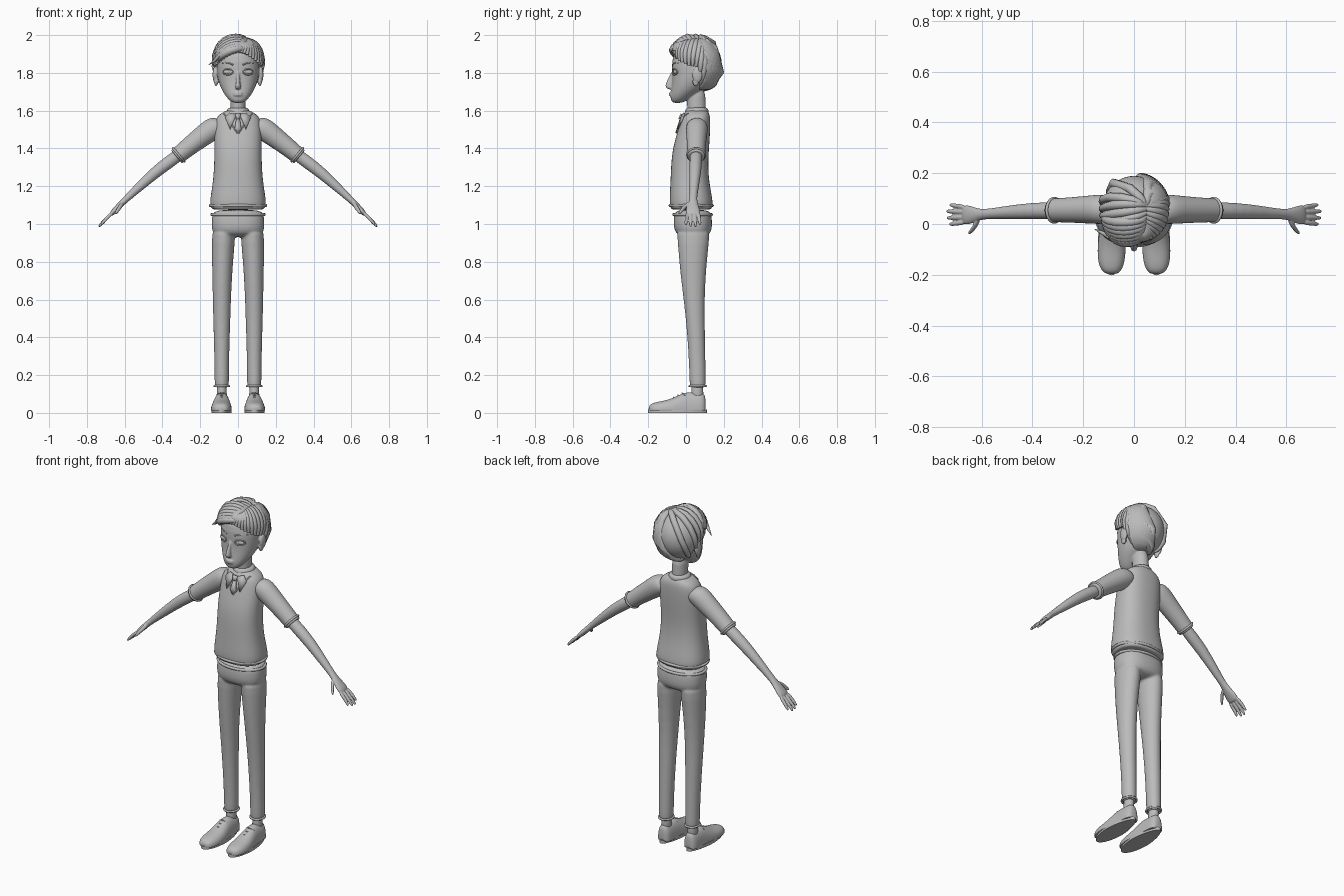
import bpy, bmesh, math
from mathutils import Vector

cube = bpy.data.objects.get("Cube")
if cube:
    bpy.data.objects.remove(cube, do_unlink=True)

GREY = (0.5, 0.5, 0.5, 1)
clay = bpy.data.materials.new("plain grey")
clay.use_nodes = True
clay.diffuse_color = GREY
clay.node_tree.nodes["Principled BSDF"].inputs["Base Color"].default_value = GREY

X, Y, Z = Vector((1, 0, 0)), Vector((0, 1, 0)), Vector((0, 0, 1))
SIDES = ((1, "left"), (-1, "right"))


def loft(bm, sections, u=X, v=Y, n=20, power=2.0, floor=-1):
    """Closed skin through oval sections (x, y, z, radius u, radius v)."""
    rings = []
    for x, y, z, ru, rv in sections:
        ring = []
        for i in range(n):
            a = math.tau * i / n
            c, s = math.cos(a), math.sin(a)
            p = Vector((x, y, z))
            p += u * ru * math.copysign(abs(c) ** (2 / power), c)
            p += v * rv * math.copysign(abs(s) ** (2 / power), s)
            p.z = max(p.z, floor)
            ring.append(bm.verts.new(p))
        rings.append(ring)
    for a, b in zip(rings, rings[1:]):
        for i in range(n):
            j = (i + 1) % n
            bm.faces.new((a[i], a[j], b[j], b[i]))
    bm.faces.new(rings[0])
    bm.faces.new(rings[-1])


def ball(bm, centre, radii, seg=20):
    made = bmesh.ops.create_uvsphere(bm, u_segments=seg, v_segments=seg // 2, radius=1)["verts"]
    for p in made:
        p.co = Vector(c + r * k for c, r, k in zip(centre, radii, p.co))
    return made


def finish(bm, name, subdiv=2, voxel=0, relax=4):
    bmesh.ops.recalc_face_normals(bm, faces=bm.faces)
    for f in bm.faces:
        f.smooth = True
    mesh = bpy.data.meshes.new(name)
    bm.to_mesh(mesh)
    bm.free()
    mesh.materials.append(clay)
    ob = bpy.data.objects.new(name, mesh)
    bpy.context.collection.objects.link(ob)
    if subdiv:
        m = ob.modifiers.new("round", "SUBSURF")
        m.levels = m.render_levels = subdiv
    if voxel:
        m = ob.modifiers.new("merge", "REMESH")
        m.mode, m.voxel_size, m.use_smooth_shade = "VOXEL", voxel, True
        m = ob.modifiers.new("relax", "SMOOTH")
        m.iterations = relax
    return ob


def tubes(name, paths, radius, taper=None, cyclic=False):
    """Round strands along lists of points."""
    cu = bpy.data.curves.new(name, "CURVE")
    cu.dimensions, cu.bevel_depth, cu.bevel_resolution = "3D", radius, 2
    cu.use_fill_caps = True
    cu.materials.append(clay)
    for path in paths:
        sp = cu.splines.new("POLY")
        sp.points.add(len(path) - 1)
        sp.use_cyclic_u = cyclic
        for i, p in enumerate(path):
            sp.points[i].co = (*p, 1)
            sp.points[i].radius = taper(i / (len(path) - 1)) if taper else 1
    ob = bpy.data.objects.new(name, cu)
    bpy.context.collection.objects.link(ob)


def on_front(ob, x, z, lift=0.0):
    """Point on the front surface of an object."""
    deps = bpy.context.evaluated_depsgraph_get()
    hit, p, _, _ = ob.evaluated_get(deps).ray_cast(Vector((x, -1, z)), Y)
    return Vector((x, p.y - lift if hit else 0.0, z))


def plate(name, ob, outline, lift=0.006, thick=0.008):
    bm = bmesh.new()
    bm.faces.new([bm.verts.new(on_front(ob, x, z, lift)) for x, z in outline])
    o = finish(bm, name, 0)
    m = o.modifiers.new("thickness", "SOLIDIFY")
    m.thickness, m.offset = thick, 0


# Head, neck, nose and ears
bm = bmesh.new()
loft(bm, [(0, -.045, 1.64, .022, .022), (0, -.04, 1.652, .045, .04), (0, -.022, 1.68, .068, .062),
          (0, .003, 1.71, .087, .083), (0, .025, 1.75, .104, .1), (0, .04, 1.80, .113, .114),
          (0, .045, 1.86, .117, .122), (0, .05, 1.92, .105, .112), (0, .05, 1.965, .06, .065)], power=2.2)
loft(bm, [(0, .058, 1.54, .045, .052), (0, .056, 1.62, .04, .048), (0, .05, 1.74, .045, .055)])
loft(bm, [(0, -.066, 1.815, .008, .008), (0, -.079, 1.775, .009, .014), (0, -.09, 1.74, .013, .021),
          (0, -.088, 1.722, .017, .022), (0, -.08, 1.712, .01, .014)], n=12)
for z, r in ((1.693, .006), (1.683, .007)):
    ball(bm, (0, -.079, z), (.026, .012, r))
for s, side in SIDES:
    ball(bm, (s * .121, .06, 1.79), (.014, .028, .044))
    ball(bm, (s * .116, .052, 1.755), (.011, .018, .026))
head = finish(bm, "head", 1, .0045, 3)

# Eyes, lids and brows
for s, side in SIDES:
    eye = on_front(head, s * .054, 1.805)
    bm = bmesh.new()
    ball(bm, eye + Y * .006, (.023, .011, .013))
    finish(bm, side + "_eye", 0)
    rim = [on_front(head, s * .054 + .026 * math.cos(a), 1.805 + .015 * math.sin(a), .001)
           for a in (math.tau * i / 24 for i in range(24))]
    tubes(side + "_eyelids", [rim], .0035, cyclic=True)
    brow = [on_front(head, s * (.025 + .065 * t), 1.842 + .012 * math.sin(2.4 * t)) for t in
            (i / 8 for i in range(9))]
    tubes(side + "_brow", [brow], .004, lambda t: 1 - .6 * t)

# Hair cap and combed strands
CENTRE, RADII = Vector((0, .053, 1.848)), Vector((.127, .136, .14))


def hairline(a):
    f = -math.sin(a)
    if f < -.35:
        return 1.715
    if f < 0:
        return 1.715 + (f + .35) / .35 * .12
    return 1.835 + f * f * .075


def on_scalp(d, lift=1.0):
    d = d.normalized()
    return CENTRE + Vector(r * k for r, k in zip(RADII, d)) * lift


def strand(start, end, lift=.05, steps=10):
    return [on_scalp(start.lerp(end, i / steps), 1 + lift * math.sin(math.pi * i / steps) - .02)
            for i in range(steps + 1)]


def edge_dir(a, z):
    k = max(-.95, min(.95, (z - CENTRE.z) / RADII.z))
    h = math.sqrt(1 - k * k)
    return Vector((h * math.cos(a), h * math.sin(a), k))


bm = bmesh.new()
low = [p for p in ball(bm, CENTRE, RADII, 48)
       if p.co.z < hairline(math.atan2(p.co.y - CENTRE.y, p.co.x)) + .01]
bmesh.ops.delete(bm, geom=low, context="VERTS")
finish(bm, "hair_cap", 0)

locks = []
for i in range(44):
    a = math.tau * i / 44
    front = max(0, -math.sin(a))
    part = Vector((.34, .15 - .75 * front, .85))
    locks.append(strand(part, edge_dir(a, hairline(a))))
tubes("hair_strands", locks, .0165, lambda t: .55 + .6 * math.sin(math.pi * min(1, t * 1.05 + .05)) * (1 - .2 * t))
fringe = []
for i in range(7):
    t = i / 6
    start = Vector((.35, -.85 + .6 * t, .65 + .25 * t))
    fringe.append(strand(start, Vector((-1.02, -.62 + .45 * t, .12 + .1 * t)), .1))
tubes("swept_fringe", fringe, .017, lambda t: .25 + .95 * math.sin(math.pi * (.12 + .83 * t)))
tubes("fringe_tip", [[(-.09, -.05, 1.9), (-.125, -.035, 1.865), (-.155, -.02, 1.842)]], .013, lambda t: 1.1 - t)

# Knitted vest with ribbed hem
bm = bmesh.new()
loft(bm, [(0, .028, 1.075, .128, .098), (0, .028, 1.08, .14, .108), (0, .028, 1.105, .15, .115),
          (0, .025, 1.15, .145, .112), (0, .02, 1.23, .132, .102), (0, .019, 1.32, .126, .098),
          (0, .026, 1.4, .126, .096), (0, .038, 1.47, .126, .089), (0, .048, 1.53, .124, .081),
          (0, .054, 1.57, .112, .074), (0, .056, 1.592, .08, .063), (0, .057, 1.605, .052, .052)],
     n=28, power=2.4)
vest = finish(bm, "vest", 2)
hem = [(.147 * math.cos(a), .028 + .112 * math.sin(a), 1.098) for a in (math.tau * i / 48 for i in range(48))]
tubes("vest_hem", [hem], .008, cyclic=True)

# Shirt collar, neckline and tie
bm = bmesh.new()
loft(bm, [(0, .055, 1.575, .066, .066), (0, .057, 1.6, .062, .063), (0, .06, 1.62, .052, .056)])
collar = finish(bm, "collar_band", 2)
for s, side in SIDES:
    plate(side + "_collar_wing", vest, [(s * .008, 1.58), (s * .045, 1.588), (s * .068, 1.562), (s * .042, 1.502)])
    tubes(side + "_neckline", [[on_front(vest, s * (.002 + .072 * t), 1.48 + .105 * t, .001)
                                for t in (i / 8 for i in range(9))]], .004)
plate("tie_knot", vest, [(-.015, 1.582), (.015, 1.582), (.009, 1.555), (-.009, 1.555)], .01, .014)
plate("tie_blade", vest, [(-.009, 1.557), (.009, 1.557), (.018, 1.505), (0, 1.482), (-.018, 1.505)])

# Trousers and belt
bm = bmesh.new()
loft(bm, [(0, .035, 1.08, .132, .095), (0, .036, 1.04, .139, .1), (0, .036, .99, .141, .104),
          (0, .038, .95, .136, .094), (0, .04, .93, .10, .06)], n=28, power=2.4)
for s, side in SIDES:
    loft(bm, [(s * .074, .038, 1.0, .062, .094), (s * .078, .039, .9, .062, .083),
              (s * .082, .037, .8, .056, .074), (s * .085, .04, .65, .05, .06),
              (s * .086, .049, .5, .046, .05), (s * .086, .058, .32, .04, .045),
              (s * .086, .062, .15, .038, .043), (s * .086, .062, .13, .038, .043)])
finish(bm, "trousers", 1, .007, 4)
waist = [(.139 * math.cos(a), .035 + .1 * math.sin(a), 1.05) for a in (math.tau * i / 48 for i in range(48))]
tubes("belt", [waist], .008, cyclic=True)

for s, side in SIDES:
    # Trouser cuff, ankle and shoe
    cuff = [(s * .086 + .038 * math.cos(a), .062 + .043 * math.sin(a), .142)
            for a in (math.tau * i / 24 for i in range(24))]
    tubes(side + "_cuff", [cuff], .006, cyclic=True)
    bm = bmesh.new()
    loft(bm, [(s * .086, .06, .06, .03, .036), (s * .086, .06, .11, .026, .031), (s * .086, .06, .2, .026, .03)])
    finish(bm, side + "_sock", 1)
    bm = bmesh.new()
    loft(bm, [(s * .088, -.198, .018, .018, .014), (s * .089, -.185, .018, .04, .032),
              (s * .089, -.145, .018, .054, .042), (s * .088, -.09, .018, .056, .052),
              (s * .087, -.04, .018, .051, .075), (s * .086, 0, .018, .045, .093),
              (s * .086, .05, .018, .042, .09), (s * .086, .088, .018, .039, .09),
              (s * .086, .105, .018, .022, .07)], X, Z, 24, 2.3, .012)
    finish(bm, side + "_shoe", 2)
    bm = bmesh.new()
    rim = []
    for i in range(40):
        a = math.tau * i / 40
        y = -.046 + .156 * math.sin(a)
        rim.append(bm.verts.new((s * .088 + (.053 - .06 * max(y, -.06) - .004) * math.cos(a) * 1.02, y, 0)))
    base = bm.faces.new(rim)
    top = bmesh.ops.extrude_face_region(bm, geom=[base])["geom"]
    bmesh.ops.translate(bm, vec=Z * .018, verts=[g for g in top if isinstance(g, bmesh.types.BMVert)])
    o = finish(bm, side + "_sole", 0)
    o.data.set_sharp_from_angle(angle=math.radians(40))
    laces = []
    for k in range(3):
        y, z = -.065 + .022 * k, .083 + .011 * k
        laces.append([(s * .087 + dx, y + .012 * abs(dx) / .02, z - abs(dx) * .5) for dx in (-.026, -.013, 0, .013, .026)])
    tubes(side + "_laces", laces, .0035)

    # Shirt sleeve with turned cuff
    along = Vector((s * .77, 0, -.64))
    across = Vector((s * .64, 0, .77))
    bm = bmesh.new()
    loft(bm, [(s * .075, .058, 1.53, .045, .045), (s * .12, .058, 1.515, .06, .062), (s * .17, .057, 1.478, .056, .058),
              (s * .25, .055, 1.418, .05, .05), (s * .318, .054, 1.362, .047, .045),
              (s * .325, .054, 1.356, .047, .045), (s * .326, .054, 1.355, .036, .036)], Y, across)
    finish(bm, side + "_sleeve", 2)
    mid = Vector((s * .314, .054, 1.366))
    ring = [mid + Y * .047 * math.cos(a) + across * .046 * math.sin(a) for a in (math.tau * i / 28 for i in range(28))]
    tubes(side + "_sleeve_cuff", [ring], .006, cyclic=True)

    # Forearm, palm, fingers and thumb merged together
    bm = bmesh.new()
    loft(bm, [(s * .28, .054, 1.39, .034, .034), (s * .37, .052, 1.325, .033, .034),
              (s * .44, .049, 1.272, .031, .031), (s * .53, .043, 1.19, .024, .024),
              (s * .595, .038, 1.13, .018, .017), (s * .625, .036, 1.1, .029, .016),
              (s * .655, .036, 1.07, .04, .015), (s * .675, .036, 1.048, .038, .012)], Y, across)
    for y0, y1, reach in ((.066, .075, .078), (.047, .05, .095), (.026, .024, .093), (.007, -.001, .08)):
        root = Vector((s * .664, y0, 1.06))
        pts = [root + along * reach * t + Y * (y1 - y0) * t - Z * .014 * t * t for t in (0, .5, .9, 1.02)]
        loft(bm, [(*p, r, r) for p, r in zip(pts, (.0105, .01, .0085, .005))], Y, across, 10)
    loft(bm, [(s * .608, .022, 1.115, .012, .012), (s * .625, -.008, 1.09, .013, .013),
              (s * .64, -.027, 1.068, .01, .01), (s * .652, -.038, 1.05, .006, .006)], Y, across, 10)
    finish(bm, side + "_arm", 1, .0035, 2)
